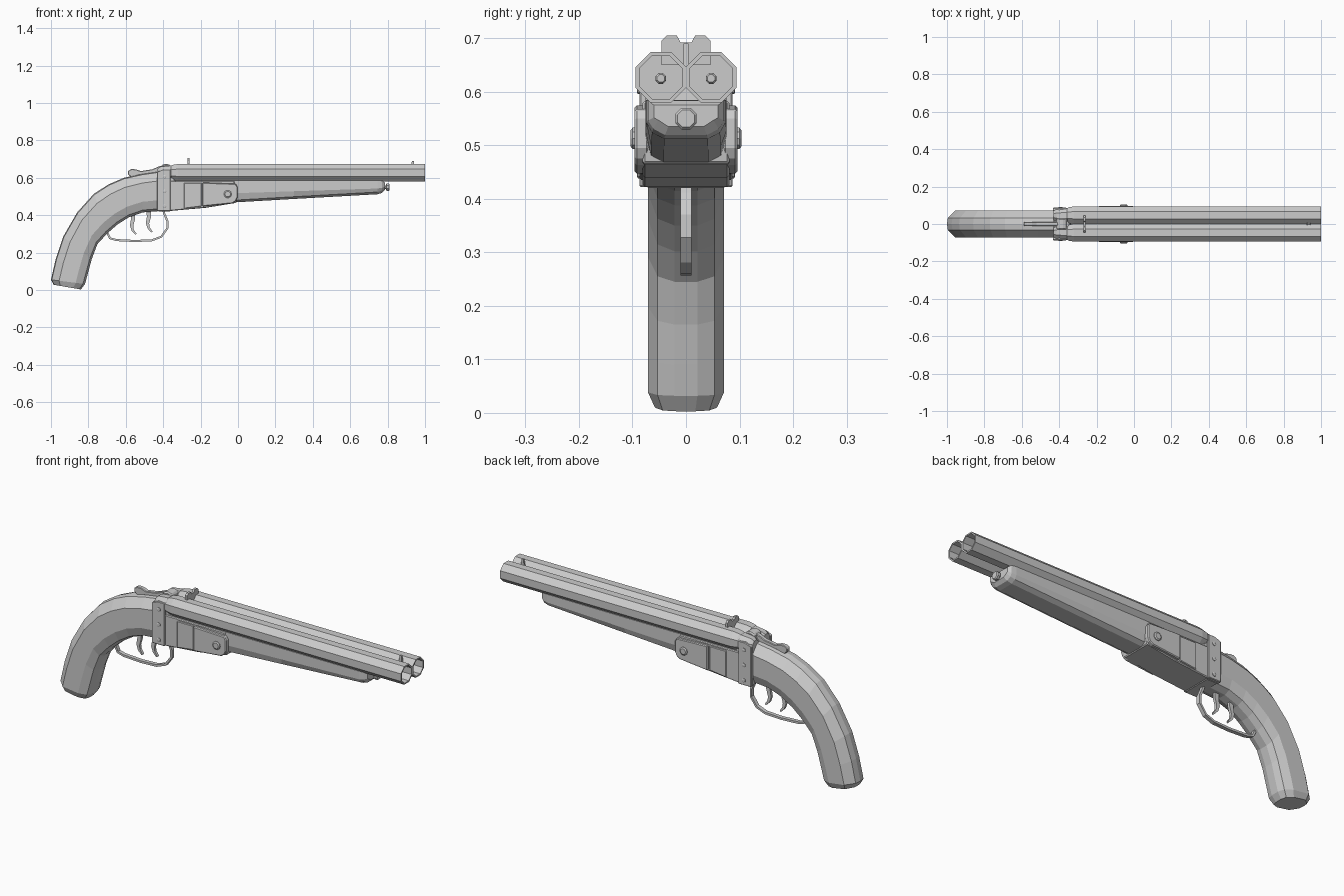
import bpy, bmesh, math
from mathutils import Vector

if "Cube" in bpy.data.objects:
    bpy.data.objects.remove(bpy.data.objects["Cube"])


def finish(name, bm):
    bmesh.ops.recalc_face_normals(bm, faces=bm.faces)
    me = bpy.data.meshes.new(name)
    bm.to_mesh(me)
    bm.free()
    ob = bpy.data.objects.new(name, me)
    bpy.context.collection.objects.link(ob)
    return ob


def loft(name, rings):
    """Skin a list of equal-length point rings and cap both ends."""
    bm = bmesh.new()
    vs = [[bm.verts.new(p) for p in r] for r in rings]
    n = len(rings[0])
    for a, b in zip(vs, vs[1:]):
        for i in range(n):
            j = (i + 1) % n
            bm.faces.new((a[i], a[j], b[j], b[i]))
    bm.faces.new(vs[0])
    bm.faces.new(vs[-1])
    return finish(name, bm)


def prism(name, profile, y0, y1, bevel=0):
    """Extrude an x-z profile from y0 to y1."""
    ob = loft(name, [[(x, y, z) for x, z in profile] for y in (y0, y1)])
    if bevel:
        m = ob.modifiers.new("bevel", 'BEVEL')
        m.width, m.segments = bevel, 1
    return ob


def ring_x(x, y, z, apothem, n=8):
    r = apothem / math.cos(math.pi / n)
    return [(x, y + r * math.cos((i + .5) * 2 * math.pi / n),
             z + r * math.sin((i + .5) * 2 * math.pi / n)) for i in range(n)]


def ring_y(x, y, z, r, n=10):
    return [(x + r * math.cos(i * 2 * math.pi / n), y,
             z + r * math.sin(i * 2 * math.pi / n)) for i in range(n)]


def ribbon(name, path, thick, half_y):
    """Flat strip following an x-z path; thick may be tapered per point."""
    rings = []
    for i, p in enumerate(path):
        a, b = Vector(path[max(i - 1, 0)]), Vector(path[min(i + 1, len(path) - 1)])
        d = (b - a).normalized()
        t = thick[i] if isinstance(thick, list) else thick
        n = Vector((-d.y, d.x)) * t / 2
        q = Vector(p)
        rings.append([((q + n).x, -half_y, (q + n).y), ((q + n).x, half_y, (q + n).y),
                      ((q - n).x, half_y, (q - n).y), ((q - n).x, -half_y, (q - n).y)])
    return loft(name, rings)


# Curved grip: back and belly points paired, with a faceted oval section
grip = [((-.42, .635), (-.42, .422)), ((-.51, .622), (-.51, .415)),
        ((-.61, .600), (-.585, .388)), ((-.69, .566), (-.645, .350)),
        ((-.77, .515), (-.70, .302)), ((-.86, .415), (-.752, .245)),
        ((-.935, .285), (-.782, .165)), ((-.975, .165), (-.802, .09)),
        ((-1.0, .055), (-.818, .032)), ((-.985, .028), (-.84, .003))]
half = [(1, 0), (.95, .45), (.52, 1), (-.45, 1), (-.88, .75), (-1, .3)]
section = half + [(u, -v) for u, v in reversed(half[1:])]
rings = []
for k, (t, b) in enumerate(grip):
    t, b = Vector(t), Vector(b)
    c, h = (t + b) / 2, (t - b) / 2
    w = .058 if k == len(grip) - 1 else .071
    rings.append([((c + h * u).x, w * v, (c + h * u).y) for u, v in section])
loft("grip", rings)

# Receiver body
prism("receiver", [(-.40, .425), (-.36, .423), (-.17, .44), (-.01, .466), (-.005, .50),
                   (-.02, .583), (-.40, .583)], -.081, .081, .004)
# Breech block behind the barrels
prism("breech_block", [(-.43, .42), (-.36, .42), (-.335, .575), (-.345, .645),
                       (-.37, .655), (-.43, .637)], -.076, .076, .006)
prism("breech_crest", [(-.42, .63), (-.355, .63), (-.36, .668), (-.385, .676),
                       (-.41, .668)], -.03, .03, .006)

for s, side in ((-1, "right"), (1, "left")):
    y = s * .047
    # Hollow octagonal barrel with chamfered breech end
    loft("barrel_" + side, [ring_x(x, y, .627, a) for x, a in
         ((-.365, .034), (-.35, .042), (-.32, .047), (1, .047), (1, .040), (-.33, .040))])
    loft("firing_pin_" + side, [ring_x(x, y, .625, a) for x, a in
         ((-.335, .010), (-.315, .010), (-.311, .007))])
    # Rounded breech shoulder
    loft("breech_shoulder_" + side, [ring_x(x, s * .045, .625, a) for x, a in
         ((-.43, .024), (-.415, .034), (-.36, .040), (-.345, .036))])
    # Riveted strap
    prism("strap_" + side, [(-.434, .422), (-.36, .422), (-.36, .645), (-.40, .645),
                            (-.434, .632)], s * .068, s * .087, .003)
    for i, z in enumerate((.448, .527, .605)):
        loft(f"rivet_{side}_{i}", [ring_y(-.393, s * .08, z, .010),
                                   ring_y(-.393, s * .090, z, .010),
                                   ring_y(-.393, s * .092, z, .006)])
    # Stepped side panel and hinge plate
    prism("side_panel_" + side, [(-.29, .435), (-.195, .447), (-.195, .573),
                                 (-.29, .573)], s * .07, s * .087, .003)
    prism("hinge_plate_" + side, [(-.19, .447), (-.03, .463), (-.012, .475), (-.002, .495),
                                  (-.002, .55), (-.012, .568), (-.19, .575)],
          s * .07, s * .096, .004)
    loft("hinge_pin_" + side, [ring_y(-.055, s * yy, .513, r) for yy, r in
         ((.08, .021), (.1, .021), (.104, .015))])

# Wooden fore-end, tapering to a chamfered nose
rings = []
for x, bottom, w, top in ((-.03, .468, .076, .585), (.3, .487, .076, .585),
                          (.745, .512, .074, .585), (.77, .519, .071, .584),
                          (.785, .535, .06, .575)):
    mid = bottom + (top - bottom) * .42
    pts = [(w, top), (w, mid), (w * .86, bottom + .012), (w * .55, bottom)]
    rings.append([(x, a, b) for a, b in pts] + [(x, -a, b) for a, b in reversed(pts)])
loft("fore_end", rings)
loft("fore_end_knob", [ring_x(x, 0, .55, a) for x, a in
     ((.77, .010), (.792, .010), (.793, .020), (.806, .020), (.811, .016))])

# Sights
prism("front_sight", [(.92, .63), (.945, .63), (.94, .69), (.93, .69)], -.005, .005)
notch = [(-.046, .65), (.046, .65), (.046, .695), (.036, .705), (.017, .705), (.010, .692),
         (-.010, .692), (-.017, .705), (-.036, .705), (-.046, .695)]
loft("rear_sight", [[(x, a, b) for a, b in notch] for x in (-.271, -.259)])

# Top lever with thumb end
prism("top_lever", [(-.57, .602), (-.588, .618), (-.588, .636), (-.57, .647), (-.545, .645),
                    (-.52, .636), (-.46, .645), (-.42, .662), (-.37, .67), (-.37, .62),
                    (-.45, .622), (-.53, .614)], -.012, .012, .003)

# Trigger guard and two triggers
ribbon("trigger_guard", [(-.70, .31), (-.685, .277), (-.65, .267), (-.55, .262), (-.46, .266),
                         (-.41, .285), (-.378, .33), (-.378, .37), (-.395, .41), (-.40, .43)],
       .011, .010)
for i, x in enumerate((-.575, -.49)):
    dz = .012 * i
    ribbon(f"trigger_{i}", [(x + .012, .43), (x + .014, .38 + dz), (x + .006, .345 + dz),
                            (x - .012, .315 + dz), (x - .035, .295 + dz)][:3]
           + [(x + .012, .32 + dz), (x + .03, .298 + dz)],
           [.026, .022, .018, .013, .008], .007)
